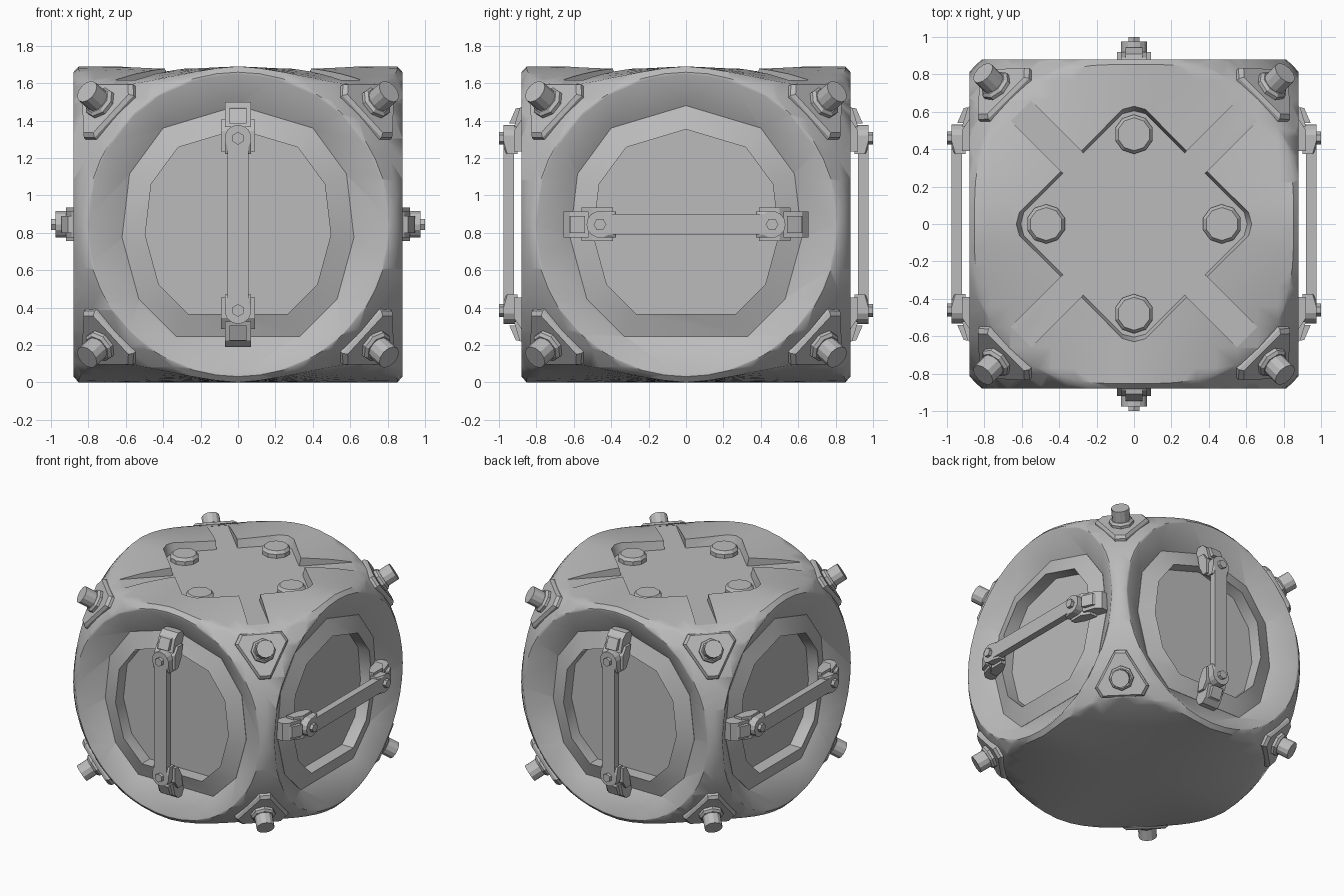
import bpy, bmesh
from math import sin, cos, pi, radians
from mathutils import Vector, Matrix

if "Cube" in bpy.data.objects:
    bpy.data.objects.remove(bpy.data.objects["Cube"], do_unlink=True)

HALF, TALL, RADIUS = 0.88, 0.845, 1.2
CENTRE = Vector((0, 0, TALL))
UP = Vector((0, 0, 1))

grey = bpy.data.materials.new("mid_grey")
grey.use_nodes = True
grey.diffuse_color = (0.5, 0.5, 0.5, 1)
grey.node_tree.nodes["Principled BSDF"].inputs["Base Color"].default_value = (0.5, 0.5, 0.5, 1)


def finish(name, bm):
    bmesh.ops.recalc_face_normals(bm, faces=bm.faces)
    mesh = bpy.data.meshes.new(name)
    bm.to_mesh(mesh)
    bm.free()
    mesh.materials.append(grey)
    obj = bpy.data.objects.new(name, mesh)
    bpy.context.collection.objects.link(obj)
    return obj


def solid(name, hulls):
    """One object made of several convex pieces."""
    bm = bmesh.new()
    for points in hulls:
        verts = [bm.verts.new(p) for p in points]
        bmesh.ops.convex_hull(bm, input=verts)
    return finish(name, bm)


def boolean(obj, cutter, operation):
    mod = obj.modifiers.new("cut", 'BOOLEAN')
    mod.object, mod.operation, mod.solver = cutter, operation, 'EXACT'
    bpy.context.view_layer.objects.active = obj
    bpy.ops.object.modifier_apply(modifier=mod.name)
    bpy.data.objects.remove(cutter, do_unlink=True)


def frame(normal, along):
    """Maps (side, along, outward) coordinates to the model."""
    side = along.cross(normal)
    return lambda s, a, d: CENTRE + side * s + along * a + normal * d


def ring(place, radius, depth, count, a=0):
    return [place(radius * sin(2 * pi * i / count),
                  a + radius * cos(2 * pi * i / count), depth)
            for i in range(count)]


def box(place, s, a0, a1, d0, d1):
    return [place(x, a, d) for x in (-s, s) for a in (a0, a1) for d in (d0, d1)]


# Body: box with drooping corners on top and bottom, rounded by a sphere
bm = bmesh.new()
bmesh.ops.create_cube(bm, size=2)
bmesh.ops.subdivide_edges(bm, edges=bm.edges, cuts=15, use_grid_fill=True)
for v in bm.verts:
    x, y = v.co.x * HALF, v.co.y * HALF
    z = v.co.z * TALL * (1 - 0.4 * abs(x * y) ** 1.5)
    v.co = (x, y, z + TALL)
body = finish("body", bm)

bm = bmesh.new()
bmesh.ops.create_uvsphere(bm, u_segments=48, v_segments=32, radius=RADIUS,
                          matrix=Matrix.Translation(CENTRE))
boolean(body, finish("rounding_cutter", bm), 'INTERSECT')

# Round side recesses: a shallow cone, a raised many-sided collar and a straight pocket
half_pocket = [(0.33, -0.60), (0.53, -0.40), (0.62, -0.07), (0.58, 0.27), (0.40, 0.515)]
pocket = half_pocket + [(0, 0.635)] + [(-x, z) for x, z in half_pocket]
normals = [Vector((0, -1, 0)), Vector((0, 1, 0)), Vector((1, 0, 0)), Vector((-1, 0, 0))]
for n in normals:
    place = frame(n, UP)

    def outline(scale, depth):
        return [place(x * scale, z * scale, depth) for x, z in pocket]

    cone = solid("cone_cutter", [ring(place, 0.836, 0.90, 24) + outline(1, 0.78)])
    boolean(body, cone, 'DIFFERENCE')
    collar = solid("collar", [outline(1, 0.70) + outline(1, 0.782) + outline(0.8, 0.83)])
    boolean(body, collar, 'UNION')
    hole = solid("pocket_cutter", [outline(0.8, 0.73) + outline(0.8, 0.90)])
    boolean(body, hole, 'DIFFERENCE')

# Top recess: blunt diamond with four diagonal arms
top = frame(UP, Vector((0, 1, 0)))
FLOOR = 0.77
diamond = []
for k in range(4):
    turn = Matrix.Rotation(k * pi / 2, 3, 'Z')
    for x, y in ((0.59, -0.06), (0.605, 0), (0.59, 0.06)):
        p = turn @ Vector((x, y, 0))
        diamond += [top(p.x, p.y, FLOOR), top(p.x * 1.07, p.y * 1.07, 0.9)]
boolean(body, solid("diamond_cutter", [diamond]), 'DIFFERENCE')
for sign in (-1, 1):
    arm = frame(UP, Vector((1, sign, 0)).normalized())
    cutter = solid("arm_cutter", [box(arm, 0.077, -0.855, 0.855, FLOOR, 0.9)])
    boolean(body, cutter, 'DIFFERENCE')

bpy.ops.object.select_all(action='DESELECT')
body.select_set(True)
bpy.context.view_layer.objects.active = body
bpy.ops.object.shade_smooth_by_angle(angle=radians(42))

# Studs in the top recess
studs = []
for x, y in ((0.47, 0), (-0.47, 0), (0, 0.48), (0, -0.48)):
    spot = lambda s, a, d, x=x, y=y: top(s + x, a + y, d)
    studs.append(ring(spot, 0.105, FLOOR - 0.02, 10) + ring(spot, 0.105, 0.80, 10)
                 + ring(spot, 0.088, 0.822, 10))
solid("top_studs", studs)

# Handles: upright on front and back, level on the two sides
for n, where in zip(normals, ("front", "back", "left", "right")):
    along = UP if n.y else Vector((0, 1, 0))
    feet, clevises, knuckles, pins = [], [], [], []
    for sign in (1, -1):
        p = frame(n, along * sign)
        feet.append([p(s, a, d) for s in (-0.07, 0.07) for a, d in
                     ((0.52, 0.80), (0.65, 0.77), (0.655, 0.85), (0.62, 0.89), (0.52, 0.92))])
        feet.append([p(s, a, d) for s in (-0.045, 0.045) for a, d in
                     ((0.54, 0.85), (0.63, 0.85), (0.62, 0.91), (0.54, 0.945))])
        clevises.append([p(s, a, d) for s in (-0.09, 0.09) for a, d in
                         ((0.46, 0.84), (0.56, 0.82), (0.56, 0.88), (0.50, 0.92),
                          (0.39, 0.92), (0.39, 0.88))])
        knuckles.append(ring(p, 0.072, 0.90, 14, 0.46) + ring(p, 0.072, 0.975, 14, 0.46)
                        + box(p, 0.07, 0.375, 0.45, 0.90, 0.955))
        pins.append(ring(p, 0.034, 0.95, 6, 0.46) + ring(p, 0.034, 1.0, 6, 0.46))
    solid(where + "_handle_feet", feet)
    solid(where + "_handle_clevises", clevises)
    solid(where + "_handle_knuckles", knuckles)
    solid(where + "_handle_pins", pins)
    solid(where + "_handle_bar", [box(frame(n, along), 0.055, -0.43, 0.43, 0.92, 0.975)])

# Corner bolts on three-sided plates with clipped points
for x in (-1, 1):
    for y in (-1, 1):
        for z in (-1, 1):
            n = Vector((x, y, 0.88 * z)).normalized()
            along = (UP * z - n * (UP * z).dot(n)).normalized()
            p = frame(n, along)

            def plate(size, depth):
                return [p(size * sin(pi + k * 2 * pi / 3 + t),
                          size * cos(pi + k * 2 * pi / 3 + t), depth)
                        for k in range(3) for t in (-0.2, 0.2)]

            label = ("upper" if z > 0 else "lower") + ("_back" if y > 0 else "_front") \
                + ("_left" if x > 0 else "_right")
            solid(label + "_plate", [plate(0.205, 1.12) + plate(0.205, 1.20) + plate(0.185, 1.22)])
            solid(label + "_bolt", [
                ring(p, 0.09, 1.18, 8) + ring(p, 0.09, 1.24, 8) + ring(p, 0.075, 1.255, 8),
                ring(p, 0.066, 1.22, 12) + ring(p, 0.066, 1.345, 12)])
